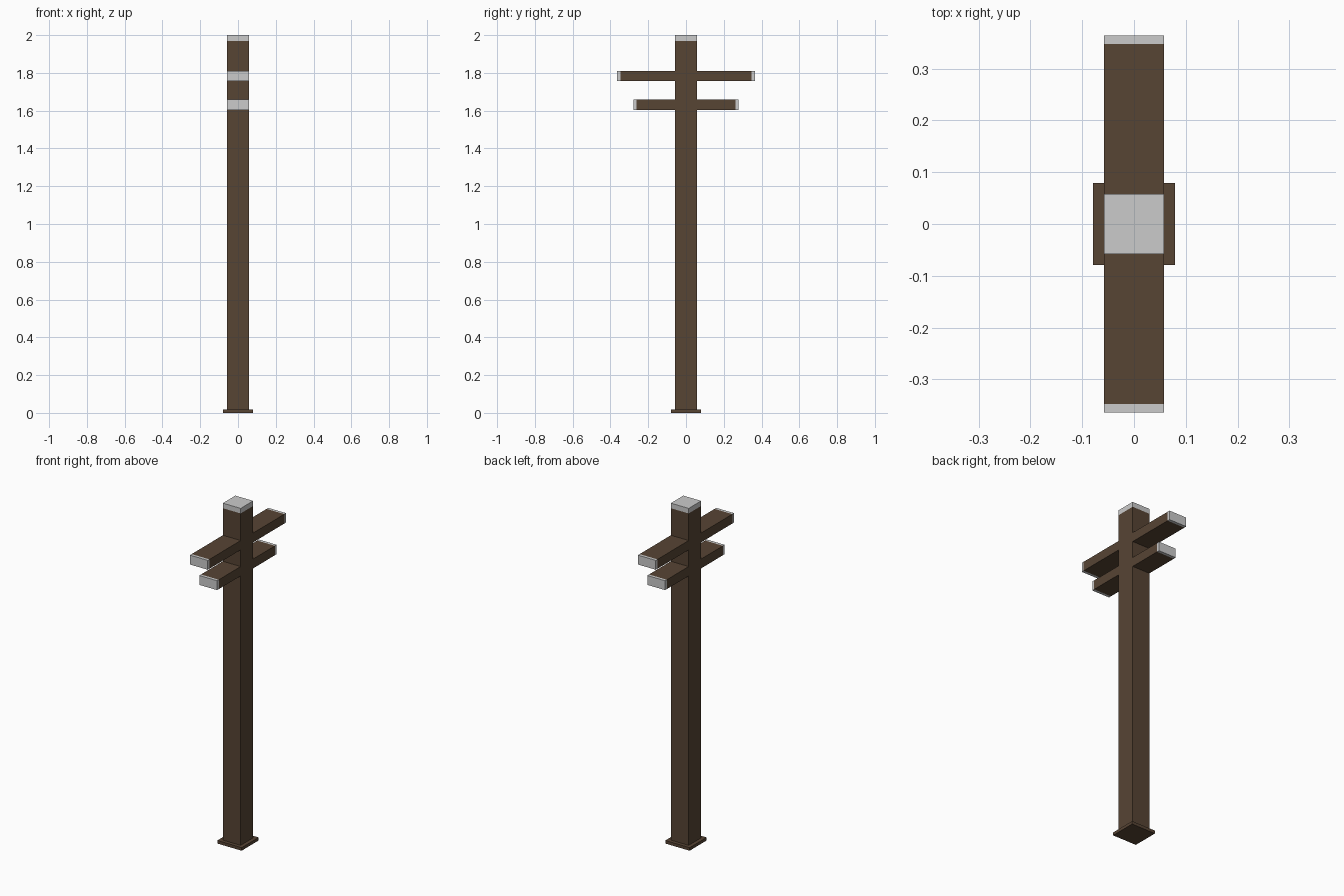
import bpy, bmesh

if "Cube" in bpy.data.objects:
    bpy.data.objects.remove(bpy.data.objects["Cube"])

wood = bpy.data.materials.new("wood")
wood.diffuse_color = (0.095, 0.058, 0.034, 1)
wood.use_nodes = True
wood.node_tree.nodes["Principled BSDF"].inputs["Base Color"].default_value = wood.diffuse_color

HALF = 0.058          # half width of post and arms
TOP, CAP, TIP = 2.0, 0.03, 0.016
BASE_H = 0.018
# (half length, bottom z, top z) of each cross arm, lowest first
ARMS = [(0.277, 1.603, 1.658), (0.364, 1.756, 1.811)]


def finish(name, bm, mat=None):
    bmesh.ops.recalc_face_normals(bm, faces=bm.faces[:])
    me = bpy.data.meshes.new(name)
    bm.to_mesh(me)
    bm.free()
    ob = bpy.data.objects.new(name, me)
    bpy.context.collection.objects.link(ob)
    if mat:
        me.materials.append(mat)
    return ob


def box(name, lo, hi, mat=None):
    bm = bmesh.new()
    bmesh.ops.create_cube(bm, size=1)
    for v in bm.verts:
        v.co = [(a + b) / 2 + c * (b - a) for a, b, c in zip(lo, hi, v.co)]
    return finish(name, bm, mat)


# Post and flush cross arms: one silhouette in the YZ plane, extruded along x
right = [(HALF, BASE_H)]
for length, z0, z1 in ARMS:
    y = length - TIP
    right += [(HALF, z0), (y, z0), (y, z1), (HALF, z1)]
right.append((HALF, TOP - CAP))
outline = right + [(-y, z) for y, z in reversed(right)]

bm = bmesh.new()
face = bm.faces.new([bm.verts.new((-HALF, y, z)) for y, z in outline])
ext = bmesh.ops.extrude_face_region(bm, geom=[face], use_keep_orig=True)
moved = [g for g in ext["geom"] if isinstance(g, bmesh.types.BMVert)]
bmesh.ops.translate(bm, verts=moved, vec=(2 * HALF, 0, 0))
finish("post_with_arms", bm, wood)

# Base plate
box("base_plate", (-0.079, -0.079, 0), (0.079, 0.079, BASE_H), wood)

# Grey caps on the post top and the arm ends
box("post_cap", (-HALF, -HALF, TOP - CAP), (HALF, HALF, TOP))
for level, (length, z0, z1) in zip(("lower", "upper"), ARMS):
    for side, s in (("front", -1), ("back", 1)):
        y0, y1 = sorted((s * (length - TIP), s * length))
        box(f"{level}_arm_cap_{side}", (-HALF, y0, z0), (HALF, y1, z1))
